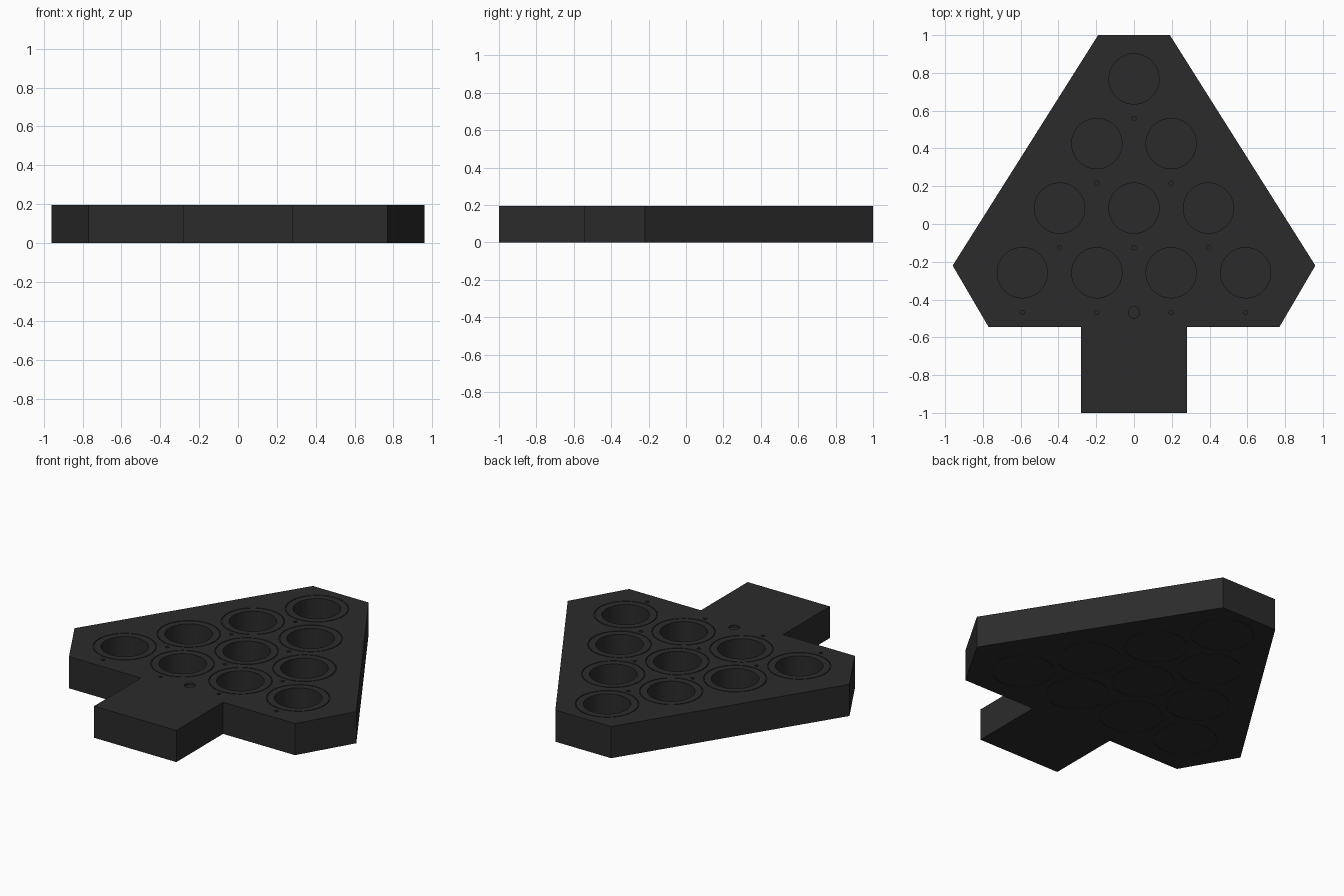
import bpy, bmesh, math

if "Cube" in bpy.data.objects:
    bpy.data.objects.remove(bpy.data.objects["Cube"])

H = 0.195          # board thickness
HOLE_R = 0.133     # cup well radius
RING_R = 0.178     # ring groove radius
FLOOR = 0.012      # floor left under each well

dark = bpy.data.materials.new("dark_plastic")
dark.diffuse_color = (0.024, 0.024, 0.024, 1)
dark.use_nodes = True
dark.node_tree.nodes["Principled BSDF"].inputs["Base Color"].default_value = dark.diffuse_color


def make_object(name, bm):
    bmesh.ops.recalc_face_normals(bm, faces=bm.faces)
    mesh = bpy.data.meshes.new(name)
    bm.to_mesh(mesh)
    bm.free()
    obj = bpy.data.objects.new(name, mesh)
    bpy.context.collection.objects.link(obj)
    mesh.materials.append(dark)
    return obj


def lathe(bm, profile, x, y, segments=64):
    """Closed (r, z) profile turned into a ring around a vertical axis."""
    loops = []
    for i in range(segments):
        a = 2 * math.pi * i / segments
        loops.append([bm.verts.new((x + r * math.cos(a), y + r * math.sin(a), z))
                      for r, z in profile])
    n = len(profile)
    for i in range(segments):
        a, b = loops[i], loops[(i + 1) % segments]
        for j in range(n):
            k = (j + 1) % n
            bm.faces.new((a[j], b[j], b[k], a[k]))


def cylinder(bm, x, y, r, z0, z1, segments):
    """Closed cylinder."""
    rings = [[bm.verts.new((x + r * math.cos(2 * math.pi * i / segments),
                            y + r * math.sin(2 * math.pi * i / segments), z))
              for i in range(segments)] for z in (z0, z1)]
    bm.faces.new(rings[0][::-1])
    bm.faces.new(rings[1])
    for i in range(segments):
        k = (i + 1) % segments
        bm.faces.new((rings[0][i], rings[0][k], rings[1][k], rings[1][i]))


# Board: half outline mirrored, then extruded upward
half = [(0.19, 1.0), (0.96, -0.22), (0.77, -0.545), (0.28, -0.545), (0.28, -1.0)]
outline = half + [(-x, y) for x, y in reversed(half)]
bm = bmesh.new()
base = bm.faces.new([bm.verts.new((x, y, 0)) for x, y in outline])
ext = bmesh.ops.extrude_face_region(bm, geom=[base])
bmesh.ops.translate(bm, vec=(0, 0, H),
                    verts=[v for v in ext["geom"] if isinstance(v, bmesh.types.BMVert)])
board = make_object("tray_board", bm)

# Triangular layout of ten wells
centres = [(0.394 * (i - row / 2), 0.768 - 0.342 * row)
           for row in range(4) for i in range(row + 1)]

# Cutters: wells, ring grooves on both faces, indicator dimples, button recess
wells = bmesh.new()
grooves = bmesh.new()
for x, y in centres:
    cylinder(wells, x, y, HOLE_R, FLOOR, H + 0.05, 64)
    cylinder(wells, x, y - 0.21, 0.011, H - 0.012, H + 0.05, 16)
    for z0, z1 in ((H - 0.004, H + 0.03), (-0.03, 0.002)):
        lathe(grooves, [(RING_R - 0.005, z0), (RING_R, z0),
                        (RING_R, z1), (RING_R - 0.005, z1)], x, y)
cylinder(wells, 0, -0.468, 0.03, H - 0.012, H + 0.05, 32)

for name, cutter_bm in (("well_cutter", wells), ("groove_cutter", grooves)):
    cutter = make_object(name, cutter_bm)
    cutter.hide_render = True
    mod = board.modifiers.new(name, "BOOLEAN")
    mod.operation = "DIFFERENCE"
    mod.solver = "EXACT"
    mod.object = cutter
    bpy.context.view_layer.objects.active = board
    bpy.ops.object.modifier_apply(modifier=name)
    bpy.data.objects.remove(cutter)

# Smooth round walls, crisp edges
bpy.ops.object.select_all(action="DESELECT")
board.select_set(True)
bpy.context.view_layer.objects.active = board
bpy.ops.object.shade_smooth_by_angle(angle=math.radians(30))
